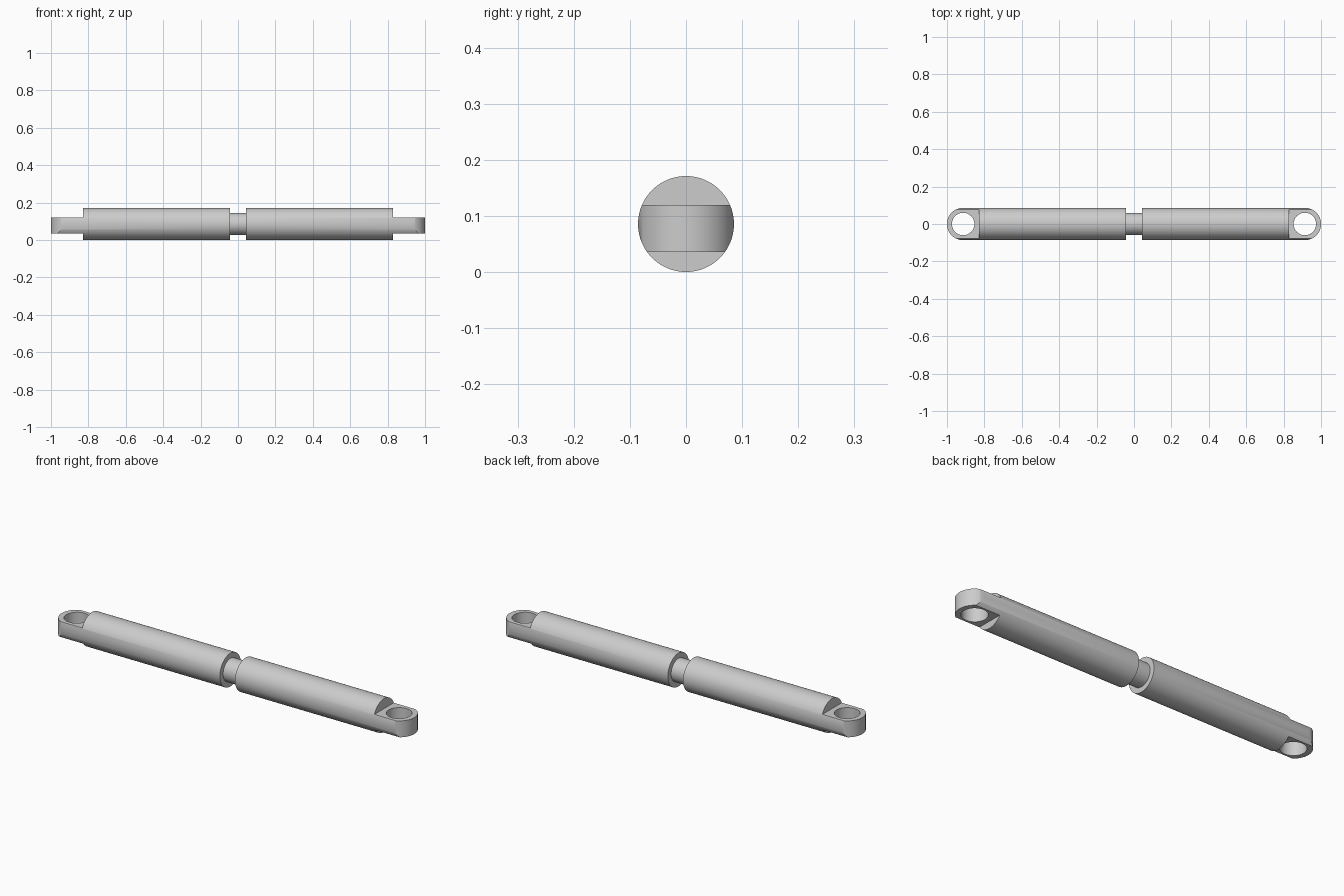
import bpy, bmesh, math
from mathutils import Matrix, Vector

cube = bpy.data.objects.get("Cube")
if cube:
    bpy.data.objects.remove(cube, do_unlink=True)

R, AXIS_Z = 0.0855, 0.086         # tube radius and centre height
GAP, SHOULDER, EYE_X = 0.043, 0.828, 0.9135
LUG_LOW, LUG_HIGH = 0.036, 0.12

steel = bpy.data.materials.new("steel_grey")
steel.use_nodes = True
colour = (0.604, 0.604, 0.604, 1)
steel.diffuse_color = colour
steel.node_tree.nodes["Principled BSDF"].inputs["Base Color"].default_value = colour


def finish(name, bm):
    bmesh.ops.recalc_face_normals(bm, faces=bm.faces)
    mesh = bpy.data.meshes.new(name)
    bm.to_mesh(mesh)
    bm.free()
    mesh.materials.append(steel)
    obj = bpy.data.objects.new(name, mesh)
    bpy.context.collection.objects.link(obj)
    return obj


def cylinder(name, radius, depth, centre, along_x=False):
    bm = bmesh.new()
    matrix = Matrix.Translation(centre)
    if along_x:
        matrix = matrix @ Matrix.Rotation(math.pi / 2, 4, 'Y')
    bmesh.ops.create_cone(bm, cap_ends=True, segments=96, radius1=radius,
                          radius2=radius, depth=depth, matrix=matrix)
    return finish(name, bm)


def box(name, low, high):
    low, high = Vector(low), Vector(high)
    bm = bmesh.new()
    bmesh.ops.create_cube(bm, size=1, matrix=Matrix.Translation((low + high) / 2)
                          @ Matrix.Diagonal((*(high - low), 1)))
    return finish(name, bm)


def round_end(name, side):
    # Closed prism with a semicircular tip, seen from above
    r = 1 - EYE_X
    arc = [math.pi * (i / 48 - 0.5) for i in range(49)]
    outline = [(0, -r)] + [(EYE_X + r * math.cos(a), r * math.sin(a)) for a in arc] + [(0, r)]
    bm = bmesh.new()
    lower, upper = ([bm.verts.new((side * x, y, z)) for x, y in outline] for z in (-0.1, 0.3))
    bm.faces.new(lower)
    bm.faces.new(upper)
    for i in range(len(outline)):
        bm.faces.new((lower[i - 1], lower[i], upper[i], upper[i - 1]))
    return finish(name, bm)


def select(obj):
    bpy.ops.object.select_all(action='DESELECT')
    obj.select_set(True)
    bpy.context.view_layer.objects.active = obj


def cut(obj, cutter, operation='DIFFERENCE'):
    select(obj)
    mod = obj.modifiers.new("cut", 'BOOLEAN')
    mod.operation, mod.solver, mod.object = operation, 'EXACT', cutter
    bpy.ops.object.modifier_apply(modifier=mod.name)
    bpy.data.objects.remove(cutter, do_unlink=True)


def smooth(obj):
    select(obj)
    bpy.ops.object.shade_smooth_by_angle(angle=math.radians(30))


# Two tubes, each ending in a flattened eye
for label, side in (("left", 1), ("right", -1)):
    end = 1.02
    tube = cylinder(label + "_tube_with_eye", R, end - GAP,
                    (side * (end + GAP) / 2, 0, AXIS_Z), along_x=True)
    cut(tube, round_end("tip_cutter", side), 'INTERSECT')
    x0, x1 = sorted((side * SHOULDER, side * 1.1))
    cut(tube, box("upper_cutter", (x0, -0.2, LUG_HIGH), (x1, 0.2, 0.4)))
    cut(tube, box("lower_cutter", (x0, -0.2, -0.2), (x1, 0.2, LUG_LOW)))
    cut(tube, cylinder("eye_cutter", 0.06, 1, (side * EYE_X, 0, 0)))
    smooth(tube)

# Thin rod joining the tubes
smooth(cylinder("centre_rod", 0.059, 0.2, (0, 0, AXIS_Z), along_x=True))
